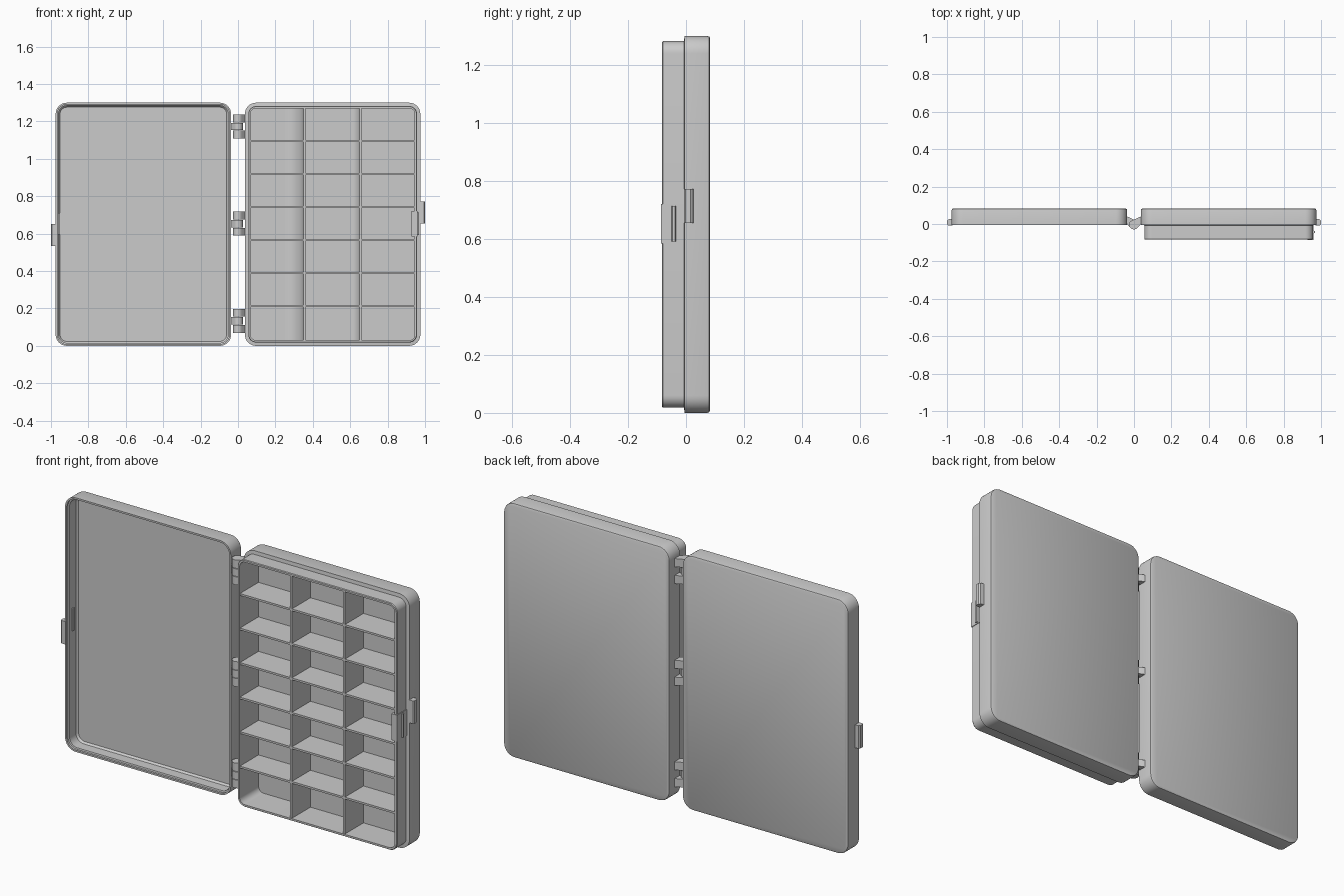
import bpy, bmesh, math

if "Cube" in bpy.data.objects:
    bpy.data.objects.remove(bpy.data.objects["Cube"])

H = 1.30          # case height
R = 0.06          # outer corner radius


def finish(name, bm):
    bmesh.ops.recalc_face_normals(bm, faces=bm.faces)
    me = bpy.data.meshes.new(name)
    bm.to_mesh(me)
    bm.free()
    ob = bpy.data.objects.new(name, me)
    bpy.context.collection.objects.link(ob)
    return ob


def tray(name, x0, x1, sections):
    """Loft rounded rectangles given as (inset, y), capped at both ends."""
    bm = bmesh.new()
    rings = []
    for inset, y in sections:
        r = max(R - inset, 0.01)
        ring = []
        for k, (sx, sz) in enumerate(((1, 1), (0, 1), (0, 0), (1, 0))):
            cx = x1 - inset - r if sx else x0 + inset + r
            cz = H - inset - r if sz else inset + r
            for i in range(9):
                a = math.radians(90 * k + 90 * i / 8)
                ring.append(bm.verts.new((cx + r * math.cos(a), y, cz + r * math.sin(a))))
        rings.append(ring)
    for a, b in zip(rings, rings[1:]):
        for i in range(len(a)):
            j = (i + 1) % len(a)
            bm.faces.new((a[i], a[j], b[j], b[i]))
    bm.faces.new(rings[0])
    bm.faces.new(rings[-1])
    return finish(name, bm)


def prism(name, pts, z0, z1):
    """Extrude an (x, y) outline along z."""
    bm = bmesh.new()
    face = bm.faces.new([bm.verts.new((x, y, z0)) for x, y in pts])
    ext = bmesh.ops.extrude_face_region(bm, geom=[face])["geom"]
    bmesh.ops.translate(bm, vec=(0, 0, z1 - z0),
                        verts=[v for v in ext if isinstance(v, bmesh.types.BMVert)])
    return finish(name, bm)


def box(name, x0, x1, y0, y1, z0, z1):
    return prism(name, [(x0, y0), (x1, y0), (x1, y1), (x0, y1)], z0, z1)


# Lid: shallow open shell with a stepped rim
tray("lid", -0.975, -0.037, [
    (0.008, 0.083), (0.002, 0.080), (0, 0.073), (0, -0.005), (0.009, -0.005),
    (0.009, 0.006), (0.016, 0.008), (0.016, 0.060), (0.024, 0.070)])

# Base: outer shell with a narrower raised collar
tray("base_tray", 0.037, 0.975, [
    (0.008, 0.083), (0.002, 0.080), (0, 0.073), (0, -0.005), (0.018, -0.007),
    (0.018, -0.079), (0.021, -0.083), (0.030, -0.083), (0.030, 0.070)])

# Compartment dividers: 3 columns by 7 rows
cols = (0.355, 0.655)
for i, x in enumerate(cols):
    box(f"column_divider_{i}", x - 0.006, x + 0.006, -0.08, 0.072, 0.028, 1.272)
for i in range(1, 7):
    z = 0.655 + (i - 3.5) * 0.1765
    box(f"row_divider_{i}", 0.064, 0.948, -0.08, 0.072, z - 0.005, z + 0.005)

# Curved scoops where the floor meets the dividers
for x, r in zip(cols, (0.10, 0.05)):
    x -= 0.005
    arc = [(x - r + r * math.sin(math.radians(a)), 0.070 - r + r * math.cos(math.radians(a)))
           for a in range(0, 91, 9)]
    prism("floor_scoop", arc + [(x, 0.071), (x - r, 0.071)], 0.029, 1.271)

# Hinges: centre knuckle on the lid, outer pair on the base
def knuckle(name, side, z, half):
    pts = [(side * 0.039, 0.041), (side * 0.039, 0.002)]
    for i in range(13):
        a = math.radians(-35 - 190 * i / 12)
        pts.append((side * 0.026 * math.cos(a), -0.003 + 0.026 * math.sin(a)))
    prism(name, pts, z - half, z + half)


for z in (0.134, 0.653, 1.173):
    knuckle("hinge_lid_knuckle", -1, z, 0.019)
    for dz in (-0.043, 0.043):
        knuckle("hinge_base_knuckle", 1, z + dz, 0.021)

# Thumb tabs on both halves
for name, s, z0, z1 in (("lid_thumb_tab", -1, 0.535, 0.652), ("base_thumb_tab", 1, 0.655, 0.772)):
    prism(name, [(s * x, y) for x, y in (
        (0.970, -0.007), (0.994, -0.007), (1.0, -0.002), (1.0, 0.016),
        (0.993, 0.025), (0.970, 0.027))], z0, z1)

# Snap catch: slot-shaped rib in the lid, plate and ridge on the base collar
box("lid_catch_rib", -0.961, -0.953, 0.028, 0.040, 0.595, 0.710)
box("catch_plate", 0.928, 0.960, -0.086, -0.004, 0.585, 0.720)
prism("catch_ridge", [(0.955, -0.052), (0.967, -0.047), (0.967, -0.038), (0.955, -0.033)],
      0.592, 0.713)

# Smooth the rounded corners, keep hard edges crisp
bpy.ops.object.select_all(action='SELECT')
bpy.context.view_layer.objects.active = bpy.data.objects["lid"]
bpy.ops.object.shade_smooth_by_angle(angle=math.radians(30))
